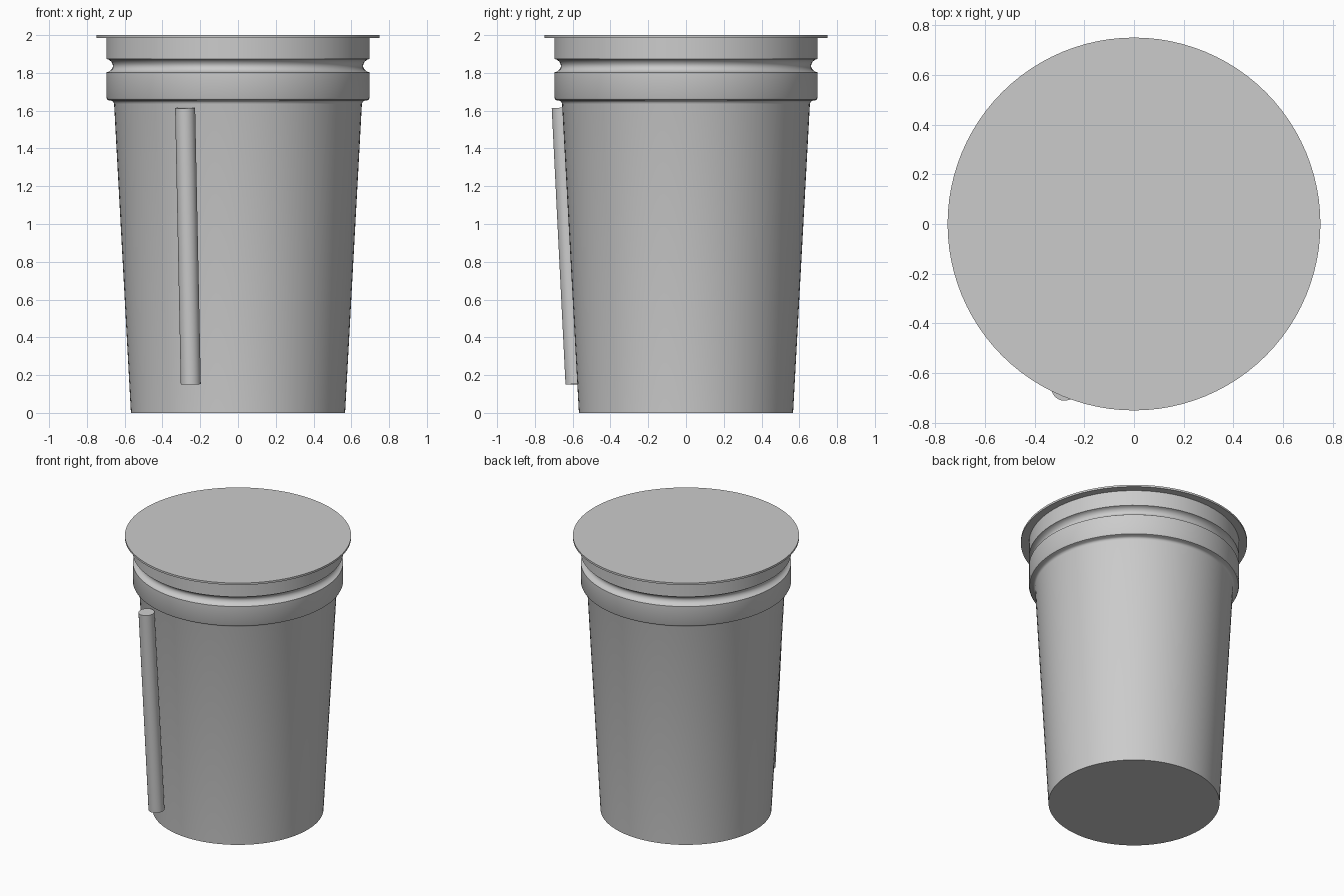
import bpy, bmesh
from math import radians
from mathutils import Vector, Matrix

cube = bpy.data.objects.get("Cube")
if cube:
    bpy.data.objects.remove(cube, do_unlink=True)

# One matte grey for everything
grey = bpy.data.materials.new("grey")
grey.use_nodes = True
colour = (0.6, 0.6, 0.6, 1)
grey.diffuse_color = colour
grey.node_tree.nodes["Principled BSDF"].inputs["Base Color"].default_value = colour


def finish(name, bm, angle):
    bmesh.ops.recalc_face_normals(bm, faces=bm.faces)
    mesh = bpy.data.meshes.new(name)
    bm.to_mesh(mesh)
    bm.free()
    mesh.materials.append(grey)
    obj = bpy.data.objects.new(name, mesh)
    bpy.context.collection.objects.link(obj)
    bpy.ops.object.select_all(action="DESELECT")
    obj.select_set(True)
    bpy.context.view_layer.objects.active = obj
    bpy.ops.object.shade_smooth_by_angle(angle=radians(angle))
    return obj


def lathe(name, profile, segments=96, angle=35):
    """Closed solid of revolution from (radius, height) points."""
    bm = bmesh.new()
    rings = []
    for r, z in profile:
        ring = bmesh.ops.create_circle(bm, segments=segments, radius=r,
                                       matrix=Matrix.Translation((0, 0, z)))
        rings.append(ring["verts"])
    for low, high in zip(rings, rings[1:]):
        for i in range(segments):
            j = (i + 1) % segments
            bm.faces.new((low[i], low[j], high[j], high[i]))
    bm.faces.new(rings[0])
    bm.faces.new(rings[-1])
    return finish(name, bm, angle)


# Tapered cup wall, with a filleted step and a scooped groove below the rim
lathe("cup_body", [
    (0.567, 0), (0.656, 1.635), (0.659, 1.645), (0.667, 1.652),
    (0.682, 1.654), (0.692, 1.658), (0.697, 1.668),
    (0.697, 1.803), (0.683, 1.807), (0.669, 1.819), (0.662, 1.834),
    (0.664, 1.848), (0.672, 1.861), (0.684, 1.870), (0.697, 1.874),
    (0.697, 1.99)])

# Thin flat lid overhanging the rim
lathe("lid", [(0.75, 1.986), (0.75, 2.0)])

# Straw lying against the outside of the wall
bottom, top = Vector((-0.25, -0.585, 0.152)), Vector((-0.28, -0.658, 1.615))
axis = top - bottom
bm = bmesh.new()
bmesh.ops.create_cone(bm, cap_ends=True, segments=32, radius1=0.053,
                      radius2=0.053, depth=axis.length)
straw = finish("straw", bm, 35)
straw.matrix_world = (Matrix.Translation((bottom + top) / 2)
                      @ axis.to_track_quat("Z", "Y").to_matrix().to_4x4())
